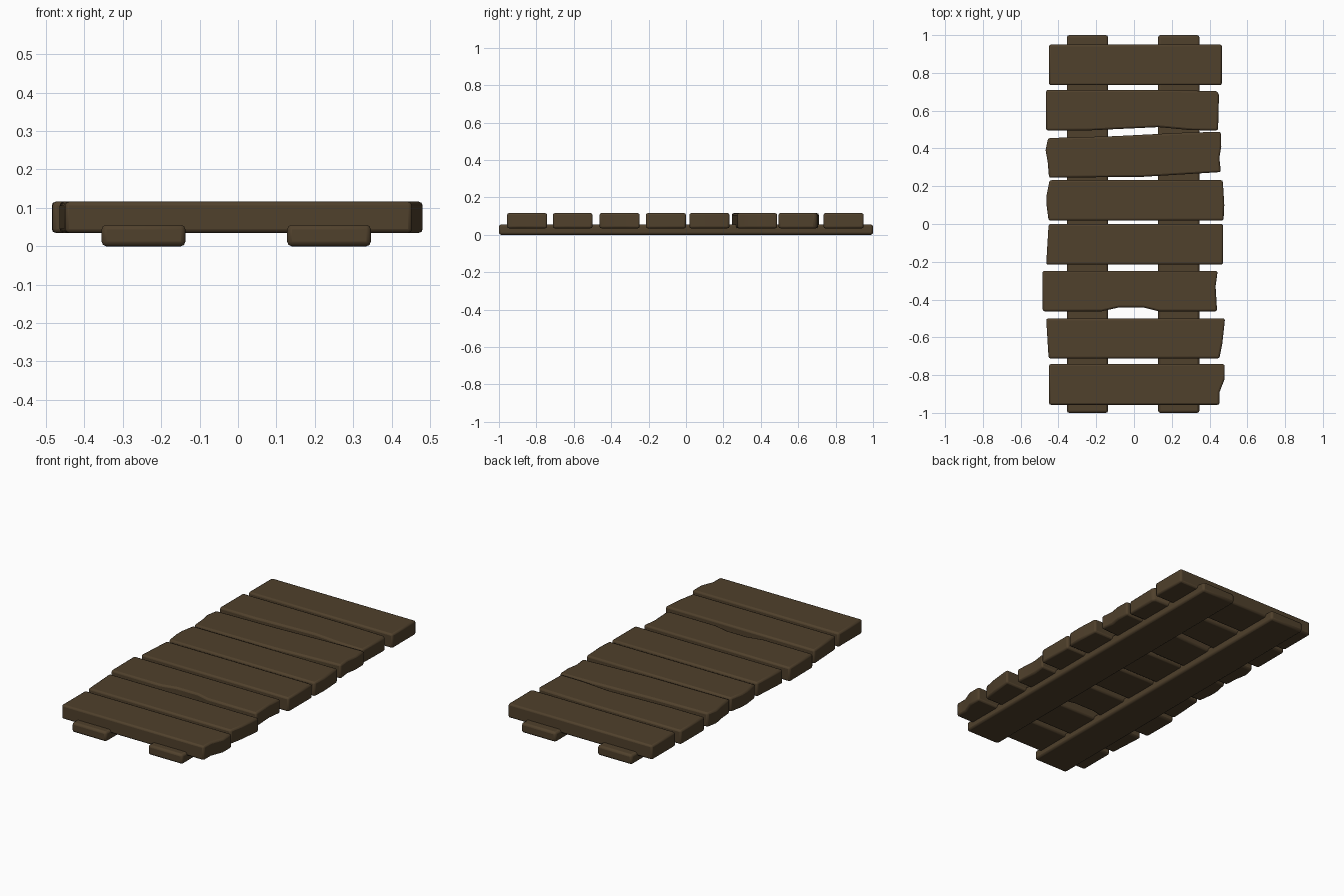
import bpy, bmesh, math

if "Cube" in bpy.data.objects:
    bpy.data.objects.remove(bpy.data.objects["Cube"])

wood = bpy.data.materials.new("dark_wood")
wood.diffuse_color = (0.08, 0.052, 0.025, 1)
wood.use_nodes = True
wood.node_tree.nodes["Principled BSDF"].inputs["Base Color"].default_value = wood.diffuse_color


def board(name, outline, z0, z1, bevel):
    """Extrude a counter-clockwise outline into a board with rounded edges."""
    bm = bmesh.new()
    base = bm.faces.new([bm.verts.new((x, y, z0)) for x, y in outline])
    ext = bmesh.ops.extrude_face_region(bm, geom=[base], use_keep_orig=True)
    for v in ext["geom"]:
        if isinstance(v, bmesh.types.BMVert):
            v.co.z = z1
    bmesh.ops.recalc_face_normals(bm, faces=bm.faces)
    mesh = bpy.data.meshes.new(name)
    bm.to_mesh(mesh)
    bm.free()
    mesh.materials.append(wood)
    obj = bpy.data.objects.new(name, mesh)
    bpy.context.collection.objects.link(obj)
    mod = obj.modifiers.new("rounded_edges", "BEVEL")
    mod.width = bevel
    mod.segments = 2
    mod.limit_method = "ANGLE"
    mod.angle_limit = math.radians(40)
    bpy.ops.object.select_all(action="DESELECT")
    obj.select_set(True)
    bpy.context.view_layer.objects.active = obj
    bpy.ops.object.shade_smooth_by_angle(angle=math.radians(40))


# Two long rails underneath
for name, x0, x1 in (("left_rail", -0.355, -0.137), ("right_rail", 0.128, 0.346)):
    board(name, [(x0, -1), (x1, -1), (x1, 1), (x0, 1)], 0, 0.056, 0.012)

# Worn cross planks, back to front, each with its own chipped outline
planks = [
    [(-.45, .735), (.465, .735), (.465, .95), (-.45, .95)],
    [(-.465, .495), (-.25, .495), (.13, .513), (.30, .497), (.445, .495),
     (.45, .69), (.435, .703), (.15, .71), (-.465, .71)],
    [(-.45, .245), (.05, .25), (.46, .275), (.452, .35), (.462, .41), (.46, .488),
     (.25, .483), (-.10, .465), (-.455, .455), (-.468, .39), (-.457, .33)],
    [(-.452, .018), (.474, .018), (.478, .10), (.47, .232), (-.447, .232),
     (-.463, .15), (-.463, .10)],
    [(-.465, -.215), (.472, -.215), (.472, 0), (-.452, 0)],
    [(-.483, -.462), (-.17, -.462), (-.08, -.442), (.05, -.442), (.13, -.462),
     (.44, -.462), (.432, -.33), (.443, -.248), (-.485, -.248)],
    [(-.452, -.712), (.452, -.712), (.468, -.63), (.482, -.50), (-.465, -.50)],
    [(-.45, -.957), (.453, -.957), (.453, -.89), (.48, -.82), (.48, -.742),
     (-.45, -.742)],
]
for i, outline in enumerate(planks, 1):
    board(f"plank_{i}", outline, 0.035, 0.116, 0.010)
